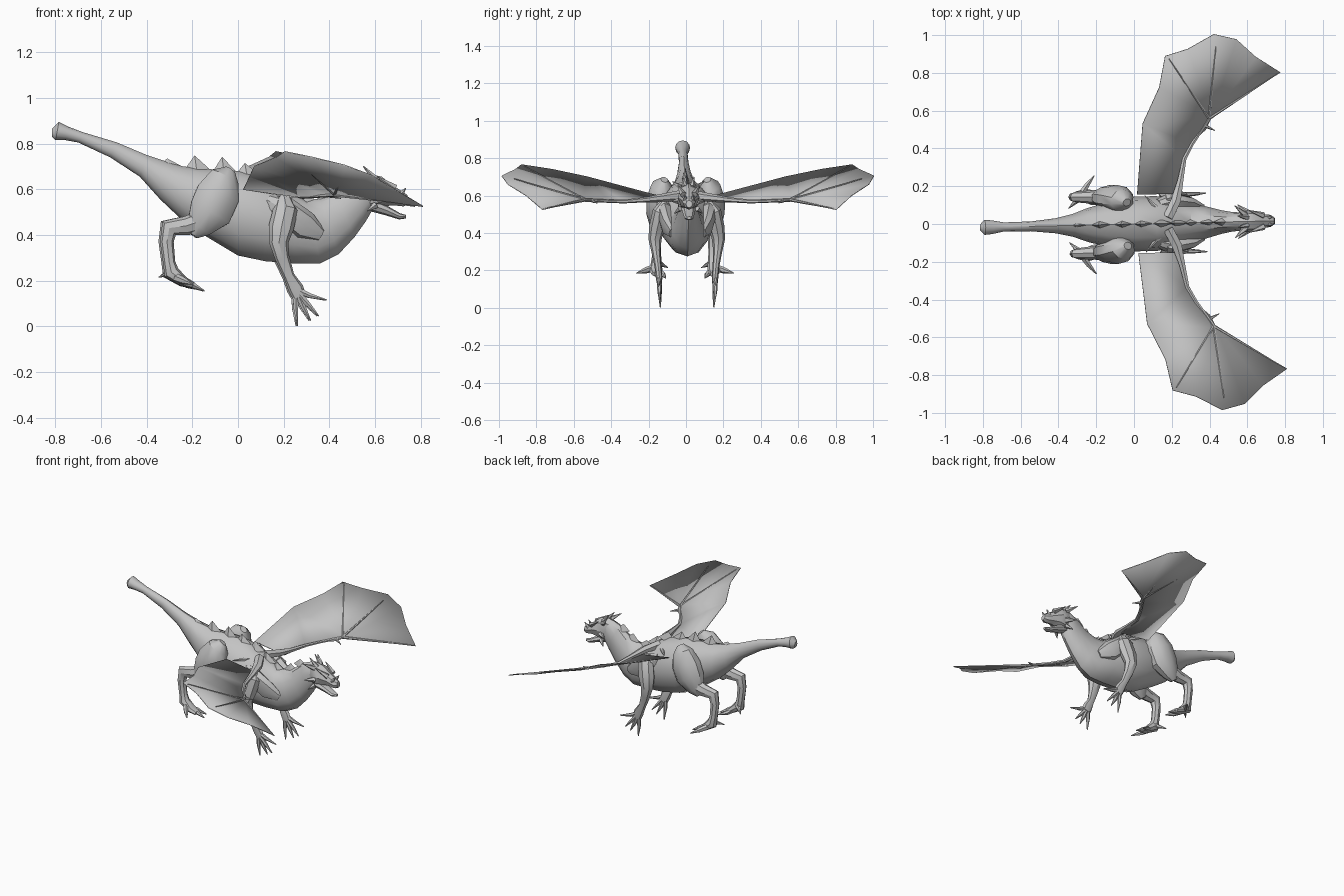
import bpy, bmesh, math
from mathutils import Vector

if "Cube" in bpy.data.objects:
    bpy.data.objects.remove(bpy.data.objects["Cube"])

stone = bpy.data.materials.new("stone grey")
stone.use_nodes = True
stone.diffuse_color = (0.55, 0.55, 0.55, 1)
stone.node_tree.nodes["Principled BSDF"].inputs["Base Color"].default_value = (0.55, 0.55, 0.55, 1)

YAW = math.radians(1.3)  # whole creature is turned slightly


def finish(name, bm, mirror, angle=35):
    bmesh.ops.recalc_face_normals(bm, faces=bm.faces)
    me = bpy.data.meshes.new(name)
    bm.to_mesh(me)
    bm.free()
    me.materials.append(stone)
    ob = bpy.data.objects.new(name, me)
    bpy.context.collection.objects.link(ob)
    ob.rotation_euler.z = YAW
    bpy.ops.object.select_all(action='DESELECT')
    ob.select_set(True)
    bpy.context.view_layer.objects.active = ob
    bpy.ops.object.shade_smooth_by_angle(angle=math.radians(angle))
    if mirror:
        m = ob.modifiers.new("Mirror", 'MIRROR')
        m.use_axis = (False, True, False)
        m.use_mirror_merge = False
    return ob


def loft(bm, rings, sides):
    """Skin rings of (centre, half axis u, half axis v), capped at both ends."""
    loops = []
    for c, u, v in rings:
        angles = [2 * math.pi * i / sides for i in range(sides)]
        loops.append([bm.verts.new(c + u * math.cos(a) + v * math.sin(a)) for a in angles])
    for a, b in zip(loops, loops[1:]):
        for i in range(sides):
            j = (i + 1) % sides
            bm.faces.new((a[i], a[j], b[j], b[i]))
    bm.faces.new(loops[0])
    bm.faces.new(loops[-1])


def trunk(name, sections, sides=12):
    """Sections: bottom x, bottom z, top x, top z, half width."""
    bm = bmesh.new()
    rings = []
    for bx, bz, tx, tz, w in sections:
        lo, hi = Vector((bx, 0, bz)), Vector((tx, 0, tz))
        rings.append(((lo + hi) / 2, Vector((0, w, 0)), (hi - lo) / 2))
    loft(bm, rings, sides)
    return finish(name, bm, False)


def limb(name, paths, sides=8, mirror=True):
    """Each path: points of x, y, z, side radius, other radius."""
    bm = bmesh.new()
    for path in paths:
        pts = [Vector(p[:3]) for p in path]
        rings = []
        for i, p in enumerate(path):
            d0 = (pts[i] - pts[i - 1]).normalized() if i else Vector()
            d1 = (pts[i + 1] - pts[i]).normalized() if i + 1 < len(pts) else Vector()
            t = (d0 + d1).normalized()
            ref = Vector((0, 1, 0)) if abs(t.y) < 0.7 else Vector((0, 0, 1))
            u = (ref - t * ref.dot(t)).normalized()
            rings.append((pts[i], u * p[3], t.cross(u) * p[4]))
        loft(bm, rings, sides)
    return finish(name, bm, mirror)


def spike(a, b, r):
    return [(*a, r, r), (*b, 0.002, 0.002)]


# Tail, body and neck
trunk("body_and_tail", [
    (-.815, .83, -.815, .865, .015), (-.80, .815, -.785, .895, .04), (-.755, .815, -.745, .875, .036),
    (-.70, .805, -.68, .85, .024), (-.56, .74, -.53, .805, .026), (-.43, .655, -.40, .75, .04),
    (-.34, .555, -.31, .72, .06), (-.25, .47, -.24, .70, .09), (-.15, .40, -.15, .69, .115),
    (0, .31, 0, .68, .145), (.12, .285, .12, .655, .145), (.25, .275, .22, .60, .125),
    (.36, .275, .30, .55, .10), (.44, .315, .36, .56, .08), (.51, .39, .42, .585, .062),
    (.56, .46, .48, .635, .052), (.595, .52, .545, .66, .048), (.61, .55, .60, .65, .03)])

# Head
trunk("head", [(.55, .525, .54, .655, .04), (.585, .515, .575, .668, .056), (.635, .525, .63, .655, .058),
               (.68, .53, .675, .62, .038), (.725, .525, .72, .59, .032), (.747, .535, .742, .575, .018)], 8)
trunk("lower_jaw", [(.575, .505, .585, .56, .04), (.65, .485, .65, .53, .032),
                    (.705, .468, .71, .495, .025), (.735, .472, .735, .488, .012)], 8)
limb("horns_and_brows", [
    spike((.59, .035, .64), (.535, .085, .675), .018),
    spike((.60, .02, .645), (.55, .03, .70), .016),
    spike((.60, .045, .57), (.55, .09, .57), .02),
    spike((.60, .045, .53), (.565, .075, .505), .016),
    spike((.685, .03, .605), (.61, .058, .655), .018),
    spike((.71, .018, .575), (.735, .022, .605), .014)], 5)

# Back crest: sawtooth plates along the spine
bm = bmesh.new()
crest = [(-.38, .70, .745), (-.30, .70, .735), (-.18, .685, .748), (-.06, .67, .742),
         (.04, .66, .715), (.14, .64, .69), (.22, .585, .64), (.30, .54, .59), (.40, .56, .61), (.47, .615, .655)]
for x, base, peak in crest:
    front = bm.verts.new((x + .065, 0, base - .005))
    back = bm.verts.new((x - .055, 0, base))
    top = bm.verts.new((x - .01, 0, peak))
    left, right = [bm.verts.new((x, s * .022, base - .01)) for s in (1, -1)]
    for a, b in ((front, left), (left, back), (back, right), (right, front)):
        bm.faces.new((a, b, top))
finish("back_crest", bm, False, 20)

# Hind legs
limb("hind_thigh", [[(-.035, .115, .685, .02, .025), (-.06, .125, .65, .06, .07), (-.09, .135, .58, .075, .10),
                     (-.125, .14, .50, .07, .10), (-.175, .145, .435, .045, .06), (-.20, .145, .40, .02, .025)]], 10)
limb("hind_shin", [[(-.14, .145, .47, .045, .05), (-.23, .148, .44, .035, .042), (-.305, .15, .43, .028, .042),
                    (-.315, .15, .37, .024, .03), (-.305, .15, .28, .024, .027), (-.295, .152, .235, .03, .035),
                    (-.24, .155, .195, .035, .022), (-.20, .155, .18, .025, .014)]])
limb("hind_toes", [
    [(-.25, .155, .20, .02, .016), (-.20, .15, .18, .016, .014), (-.15, .15, .155, .003, .003)],
    [(-.26, .15, .20, .02, .016), (-.22, .12, .18, .016, .014), (-.165, .105, .16, .003, .003)],
    [(-.28, .16, .215, .02, .018), (-.245, .21, .20, .017, .015), (-.205, .26, .185, .003, .003)],
    spike((-.29, .14, .24), (-.345, .09, .215), .018)], 6)

# Front legs
limb("front_leg", [[(.20, .11, .56, .03, .03), (.205, .14, .51, .045, .055), (.185, .16, .43, .042, .055),
                    (.175, .17, .365, .035, .042), (.19, .165, .30, .024, .032), (.22, .155, .22, .018, .024),
                    (.25, .15, .165, .018, .034), (.265, .148, .13, .014, .03)]])
limb("shoulder_muscle", [[(.13, .10, .55, .03, .03), (.20, .12, .51, .045, .06),
                          (.29, .105, .44, .035, .065), (.36, .08, .40, .02, .03)]])
limb("front_fingers", [
    [(.255, .15, .16, .013, .016), (.31, .152, .135, .011, .012), (.385, .155, .115, .003, .003)],
    [(.26, .15, .145, .013, .016), (.305, .15, .095, .011, .012), (.35, .148, .045, .003, .003)],
    [(.26, .148, .14, .013, .016), (.285, .148, .08, .011, .012), (.315, .145, .025, .003, .003)],
    [(.25, .148, .15, .013, .016), (.25, .146, .08, .011, .012), (.258, .143, .002, .003, .003)]], 6)

# Wing membranes
rear = [(.02, .155, .60), (.058, .53, .70), (.15, .72, .74), (.185, .885, .765), (.306, .92, .74),
        (.446, .995, .705), (.565, .965, .66), (.665, .87, .60), (.793, .785, .525)]
front = [(.24, .155, .565), (.275, .34, .565), (.31, .42, .57), (.39, .49, .57), (.425, .56, .575)]
bm = bmesh.new()
r = [bm.verts.new(p) for p in rear]
f = [bm.verts.new(p) for p in front]
bm.faces.new((r[0], f[0], f[1]))
bm.faces.new((r[0], f[1], r[1]))
for a, b in zip(f[1:], f[2:]):
    bm.faces.new((r[1], a, b))
for a, b in zip(r[1:], r[2:]):
    bm.faces.new((a, f[-1], b))
wing = finish("wing_membrane", bm, True, 40)
solid = wing.modifiers.new("Thickness", 'SOLIDIFY')
solid.thickness = 0.005
solid.offset = 0

# Wing arm, fingers and thumb claw
limb("wing_bones", [
    [(.18, .03, .60, .03, .03), (.225, .12, .59, .022, .03), (.25, .22, .578, .014, .018),
     (.275, .34, .568, .01, .012), (.32, .42, .57, .009, .01), (.41, .55, .576, .009, .01)],
    spike((.41, .55, .578), (.205, .87, .757), .008),
    spike((.41, .55, .578), (.455, .93, .69), .008),
    spike((.41, .55, .576), (.785, .783, .528), .009),
    spike((.39, .51, .572), (.44, .485, .56), .01),
    spike((.15, .05, .60), (.06, .15, .60), .02)], 6)
